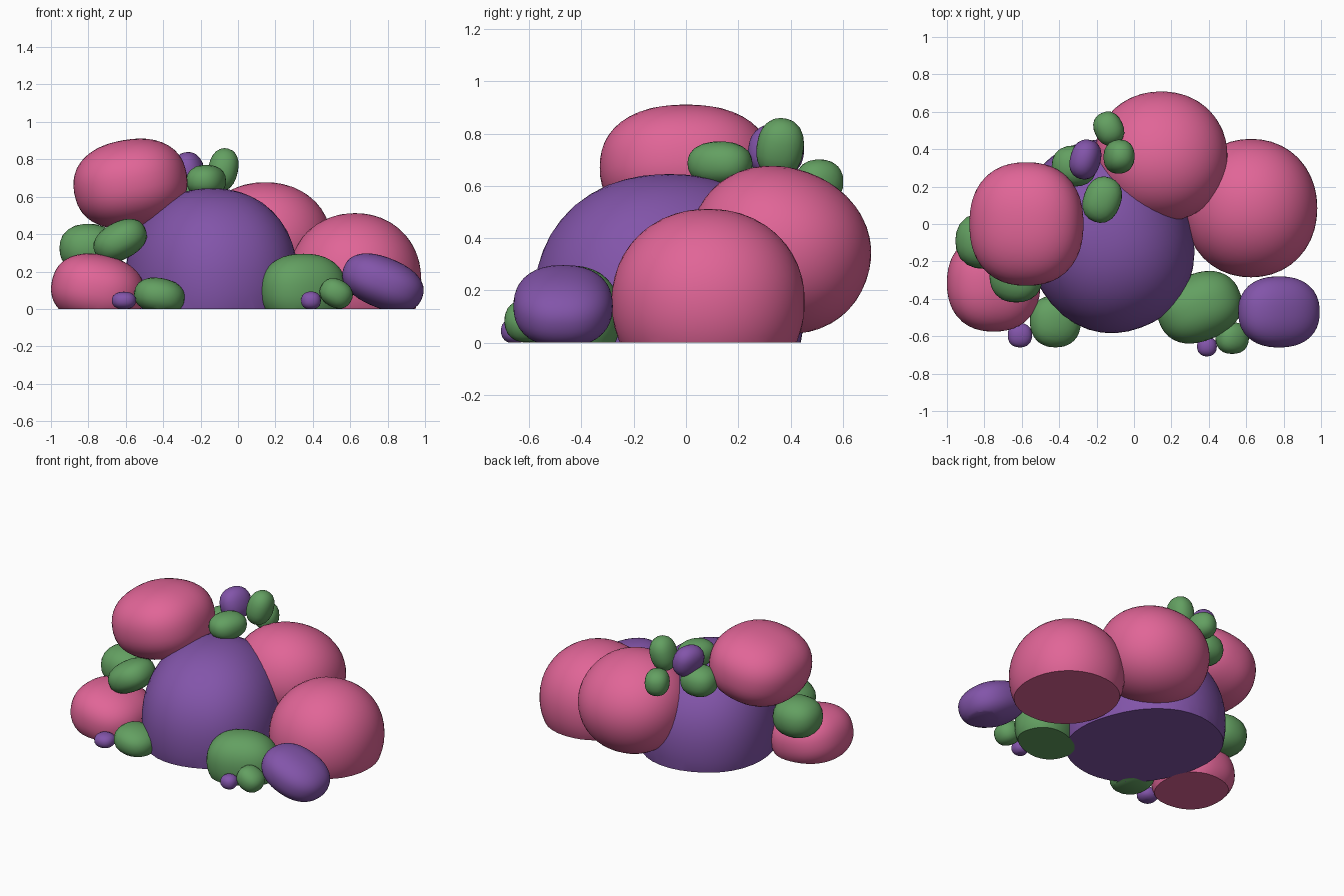
import bpy, bmesh, math
from mathutils import Matrix, Vector, Euler

if "Cube" in bpy.data.objects:
    bpy.data.objects.remove(bpy.data.objects["Cube"])


def material(name, rgb):
    m = bpy.data.materials.new(name)
    m.diffuse_color = (*rgb, 1)
    m.use_nodes = True
    m.node_tree.nodes["Principled BSDF"].inputs["Base Color"].default_value = m.diffuse_color
    return m


PINK = material("pink", (0.75, 0.13, 0.31))
PURPLE = material("purple", (0.225, 0.09, 0.40))
GREEN = material("green", (0.125, 0.35, 0.12))


def boulder(name, mat, centre, radii, tilt=(0, 0, 0), detail=4, full=2.3):
    """Tilted, slightly boxy ellipsoid, cut flat where it meets the ground."""
    bm = bmesh.new()
    bmesh.ops.create_icosphere(bm, subdivisions=detail, radius=1.0)
    for v in bm.verts:
        v.co /= sum(abs(c) ** full for c in v.co) ** (1 / full)
    rot = Euler([math.radians(a) for a in tilt]).to_matrix().to_4x4()
    bm.transform(Matrix.Translation(Vector(centre)) @ rot @ Matrix.Diagonal((*radii, 1)))
    if min(v.co.z for v in bm.verts) < 0:
        cut = bmesh.ops.bisect_plane(
            bm, geom=bm.verts[:] + bm.edges[:] + bm.faces[:],
            plane_co=(0, 0, 0), plane_no=(0, 0, 1), clear_inner=True)
        rim = [e for e in cut["geom_cut"] if isinstance(e, bmesh.types.BMEdge)]
        bmesh.ops.contextual_create(bm, geom=rim)
    bmesh.ops.recalc_face_normals(bm, faces=bm.faces[:])
    me = bpy.data.meshes.new(name)
    bm.to_mesh(me)
    bm.free()
    me.materials.append(mat)
    ob = bpy.data.objects.new(name, me)
    bpy.context.collection.objects.link(ob)
    bpy.ops.object.select_all(action='DESELECT')
    ob.select_set(True)
    bpy.context.view_layer.objects.active = ob
    bpy.ops.object.shade_smooth_by_angle(angle=math.radians(35))
    return ob


# Central boulder
boulder("central_boulder", PURPLE, (-0.14, -0.065, 0.14), (0.445, 0.52, 0.505), (0, 0, 20), full=2.2)

# Large pink boulders
boulder("upper_left_boulder", PINK, (-0.575, 0.0, 0.67), (0.305, 0.33, 0.235), (0, -10, 0))
boulder("back_boulder", PINK, (0.145, 0.36, 0.355), (0.355, 0.35, 0.315), (-20, 0, 0), full=2.1)
boulder("right_boulder", PINK, (0.625, 0.085, 0.155), (0.355, 0.37, 0.357), full=2.1)
boulder("lower_left_boulder", PINK, (-0.75, -0.315, 0.10), (0.25, 0.26, 0.19), (0, 12, 0))

# Front right cluster
boulder("front_right_boulder", PURPLE, (0.775, -0.47, 0.14), (0.225, 0.19, 0.135), (0, 22, 0))
boulder("front_right_rock", GREEN, (0.35, -0.445, 0.10), (0.23, 0.18, 0.195), (0, 0, 22))
boulder("front_right_stone", GREEN, (0.525, -0.61, 0.083), (0.09, 0.085, 0.075), (0, 30, 0), 3)
boulder("front_right_pebble", PURPLE, (0.39, -0.655, 0.045), (0.053, 0.053, 0.048), (0, 0, 0), 3)

# Front left cluster
boulder("front_left_rock", GREEN, (-0.42, -0.52, 0.07), (0.137, 0.14, 0.095), (0, 10, 0), 3)
boulder("front_left_pebble", PURPLE, (-0.61, -0.595, 0.045), (0.065, 0.065, 0.047), (0, 0, 0), 3)

# Left rocks wedged between the pink boulders
boulder("left_inner_rock", GREEN, (-0.63, -0.27, 0.365), (0.15, 0.15, 0.10), (0, -28, 0), 3)
boulder("left_outer_rock", GREEN, (-0.80, -0.09, 0.325), (0.155, 0.15, 0.13), (0, 0, 0), 3)

# Top stones
boulder("top_front_stone", GREEN, (-0.17, 0.13, 0.685), (0.10, 0.125, 0.085), (0, 0, -20), 3)
boulder("top_tall_stone", GREEN, (-0.08, 0.36, 0.745), (0.08, 0.09, 0.115), (-8, 12, 0), 3)
boulder("top_back_stone", GREEN, (-0.135, 0.51, 0.615), (0.078, 0.092, 0.086), (0, 0, 25), 3)
boulder("top_purple_stone", PURPLE, (-0.26, 0.345, 0.735), (0.078, 0.108, 0.105), (0, -15, -15), 3)
boulder("top_low_stone", GREEN, (-0.32, 0.31, 0.60), (0.12, 0.11, 0.10), (0, 0, 0), 3)
